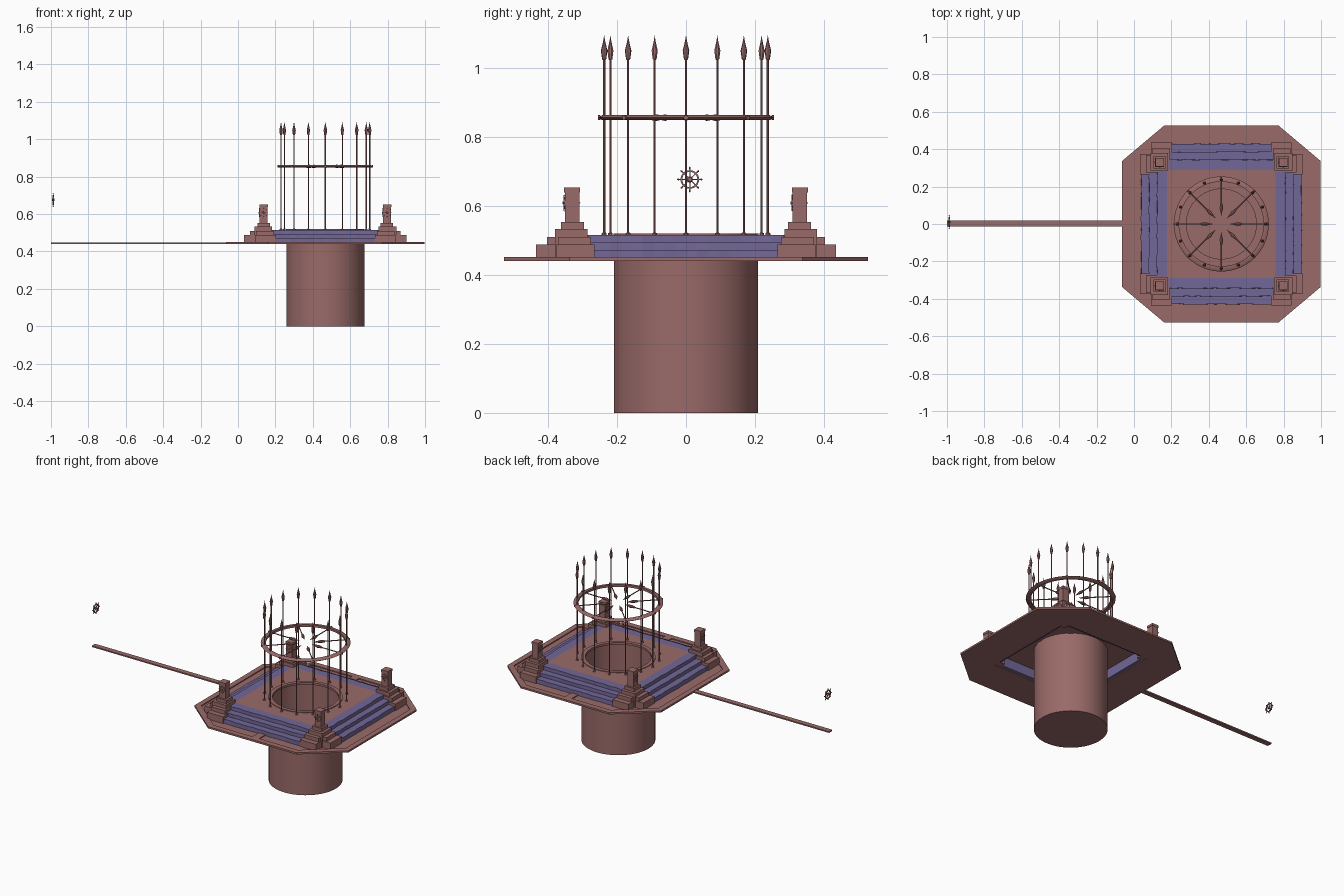
import bpy, bmesh, math, random
from mathutils import Matrix, Vector

if "Cube" in bpy.data.objects:
    bpy.data.objects.remove(bpy.data.objects["Cube"])

random.seed(4)
CX = 0.467                       # platform centre
T = Matrix.Translation
CENTRE = T((CX, 0, 0))


def material(name, rgb):
    m = bpy.data.materials.new(name)
    m.diffuse_color = (*rgb, 1)
    m.use_nodes = True
    m.node_tree.nodes["Principled BSDF"].inputs["Base Color"].default_value = m.diffuse_color
    return m


STONE = material("rose_stone", (0.32, 0.145, 0.14))
STEP = material("violet_step", (0.17, 0.135, 0.31))


def finish(name, bm, mat=STONE, smooth=False):
    bmesh.ops.remove_doubles(bm, verts=bm.verts, dist=1e-5)
    bmesh.ops.recalc_face_normals(bm, faces=bm.faces)
    me = bpy.data.meshes.new(name)
    bm.to_mesh(me)
    bm.free()
    me.materials.append(mat)
    ob = bpy.data.objects.new(name, me)
    bpy.context.collection.objects.link(ob)
    if smooth:
        bpy.ops.object.select_all(action='DESELECT')
        bpy.context.view_layer.objects.active = ob
        ob.select_set(True)
        bpy.ops.object.shade_smooth_by_angle(angle=math.radians(35))
    return ob


def box(bm, x, y, z, M=Matrix()):
    c = [(a + b) / 2 for a, b in (x, y, z)]
    s = [abs(b - a) for a, b in (x, y, z)]
    bmesh.ops.create_cube(bm, size=1, matrix=M @ T(c) @ Matrix.Diagonal((*s, 1)))


def skin(bm, loops, wrap=False):
    """Bridge successive closed loops of points with quads."""
    vs = [[bm.verts.new(p) for p in l] for l in loops]
    n = len(vs[0])
    for a, b in zip(vs, vs[1:] + ([vs[0]] if wrap else [])):
        for i in range(n):
            j = (i + 1) % n
            bm.faces.new((a[i], a[j], b[j], b[i]))
    return vs


def lathe(bm, prof, n, M, wrap=False):
    skin(bm, [[M @ Vector((r * math.cos(math.tau * i / n), r * math.sin(math.tau * i / n), z))
               for i in range(n)] for r, z in prof], wrap)


def frame(bm, outer, inner, z0, z1):
    """Flat plate with a hole."""
    at = lambda pts, z: [(CX + x, y, z) for x, y in pts]
    skin(bm, [at(outer, z0), at(outer, z1), at(inner, z1), at(inner, z0)], True)


def octagon(hx, hy, fx, fy):
    return [(hx, -fy), (hx, fy), (fx, hy), (-fx, hy), (-hx, fy), (-hx, -fy), (-fx, -hy), (fx, -hy)]


# octagonal plate with a raised border and square opening underneath
outer = octagon(0.531, 0.527, 0.305, 0.337)
border = octagon(0.498, 0.492, 0.290, 0.318)
bm = bmesh.new()
frame(bm, outer, octagon(0.305, 0.305, 0.305, 0.305), 0.44, 0.445)
finish("octagonal_plate", bm)
bm = bmesh.new()
frame(bm, outer, border, 0.441, 0.451)
for s in (-1, 1):
    box(bm, (CX - 0.023, CX + 0.023), (s * 0.42, s * 0.495), (0.442, 0.451))
finish("plate_border", bm)

# upper floor with a round opening
N = 64
dirs = [(math.cos(math.tau * i / N), math.sin(math.tau * i / N)) for i in range(N)]
square = [(c * 0.29 / max(abs(c), abs(s)), s * 0.29 / max(abs(c), abs(s))) for c, s in dirs]
bm = bmesh.new()
frame(bm, square, [(c * 0.209, s * 0.209) for c, s in dirs], 0.507, 0.515)
finish("upper_floor", bm)

# pit: wall, bottom and rim
bm = bmesh.new()
lathe(bm, [(0, 0), (0.209, 0), (0.209, 0.512)], N, CENTRE)
finish("pit_wall", bm, smooth=True)
bm = bmesh.new()
lathe(bm, [(0.187, 0.506), (0.210, 0.506), (0.210, 0.519), (0.187, 0.519)], N, CENTRE, True)
finish("pit_rim", bm, smooth=True)

# worn steps on four sides
profile = [(0.29, 0.515), (0.345, 0.515), (0.345, 0.493), (0.387, 0.493),
           (0.387, 0.471), (0.43, 0.471), (0.43, 0.445), (0.305, 0.445), (0.29, 0.448)]
for k in range(4):
    bm = bmesh.new()
    R = CENTRE @ Matrix.Rotation(k * math.pi / 2, 4, 'Z')
    loops = []
    for i in range(19):
        wear = [random.uniform(-0.004, 0.002) for _ in range(3)]
        wear = [0, wear[0], wear[0] / 2, wear[1], wear[1] / 2, wear[2], wear[2] / 2, 0, 0]
        y = -0.282 + 0.564 * i / 18
        loops.append([R @ Vector((d + w, y, z)) for (d, z), w in zip(profile, wear)])
    vs = skin(bm, loops)
    bm.faces.new(vs[0])
    bm.faces.new(vs[-1])
    finish(f"steps_{k + 1}", bm, STEP)


# spoked wheel ornament, facing local z
def wheel(bm, M, s=1.0):
    ring = [(0.022 * s, -0.003 * s), (0.027 * s, -0.003 * s), (0.027 * s, 0.003 * s), (0.022 * s, 0.003 * s)]
    lathe(bm, ring, 24, M, True)
    lathe(bm, [(0, -0.007 * s), (0.006 * s, -0.006 * s), (0.009 * s, 0), (0.006 * s, 0.006 * s), (0, 0.007 * s)], 12, M)
    for i in range(8):
        R = M @ Matrix.Rotation(i * math.pi / 4, 4, 'Z') @ Matrix.Rotation(math.pi / 2, 4, 'Y')
        lathe(bm, [(0, 0), (0.0016 * s, 0), (0.0016 * s, 0.028 * s), (0.0032 * s, 0.034 * s), (0, 0.038 * s)], 6, R)


FACE_X = Matrix.Rotation(-math.pi / 2, 4, 'Y')
FACE_Y = Matrix.Rotation(math.pi / 2, 4, 'X')

# corner pedestals: stepped L-shaped cheeks, base blocks, column and ornaments
for sx in (-1, 1):
    for sy in (-1, 1):
        bm = bmesh.new()

        def block(a, b, c, d, z0, z1):
            box(bm, (CX + sx * a, CX + sx * b), (sy * c, sy * d), (z0, z1))

        for lo, hi, out, top in ((0.265, 0.375, 0.435, 0.487), (0.275, 0.37, 0.403, 0.510)):
            block(lo, out, lo, hi, 0.444, top)
            block(lo, hi, lo, out, 0.444, top)
        block(0.285, 0.38, 0.285, 0.38, 0.445, 0.533)
        block(0.296, 0.362, 0.296, 0.362, 0.53, 0.553)
        block(0.309, 0.351, 0.309, 0.351, 0.55, 0.645)
        block(0.307, 0.353, 0.307, 0.353, 0.638, 0.652)
        finish("corner_pedestal", bm)
        bm = bmesh.new()
        px, py = CX + sx * 0.33, sy * 0.33
        wheel(bm, T((px - 0.023, py, 0.608)) @ FACE_X, 0.65)
        wheel(bm, T((px, py - 0.023, 0.608)) @ FACE_Y, 0.65)
        finish("pedestal_wheels", bm)


# spear bars of the cage
def spear(bm, M, L):
    lathe(bm, [(0, 0), (0.007, 0), (0.007, 0.006), (0.0032, 0.009), (0.0032, L - 0.072),
               (0.006, L - 0.07), (0.0095, L - 0.045), (0.003, L - 0.018), (0, L)], 8, M)


bm = bmesh.new()
for i in range(16):
    spear(bm, CENTRE @ Matrix.Rotation(i * math.pi / 8, 4, 'Z') @ T((0.237, 0, 0.514)), 0.58)
finish("cage_spears", bm, smooth=True)

# horizontal hoop with inward spikes
bm = bmesh.new()
lathe(bm, [(0.226, 0.848), (0.243, 0.848), (0.254, 0.855), (0.243, 0.862), (0.226, 0.862)], N, CENTRE, True)
finish("cage_hoop", bm, smooth=True)
bm = bmesh.new()
for i in range(8):
    M = CENTRE @ Matrix.Rotation(i * math.pi / 4, 4, 'Z') @ T((0.255, 0, 0.855))
    spear(bm, M @ FACE_X, 0.215)
finish("hoop_spikes", bm, smooth=True)

# long narrow beam and free-standing wheel at its end
bm = bmesh.new()
box(bm, (-1, -0.06), (-0.014, 0.018), (0.441, 0.449))
finish("long_beam", bm)
bm = bmesh.new()
wheel(bm, T((-0.988, 0.011, 0.676)) @ FACE_X)
finish("hanging_wheel", bm)
